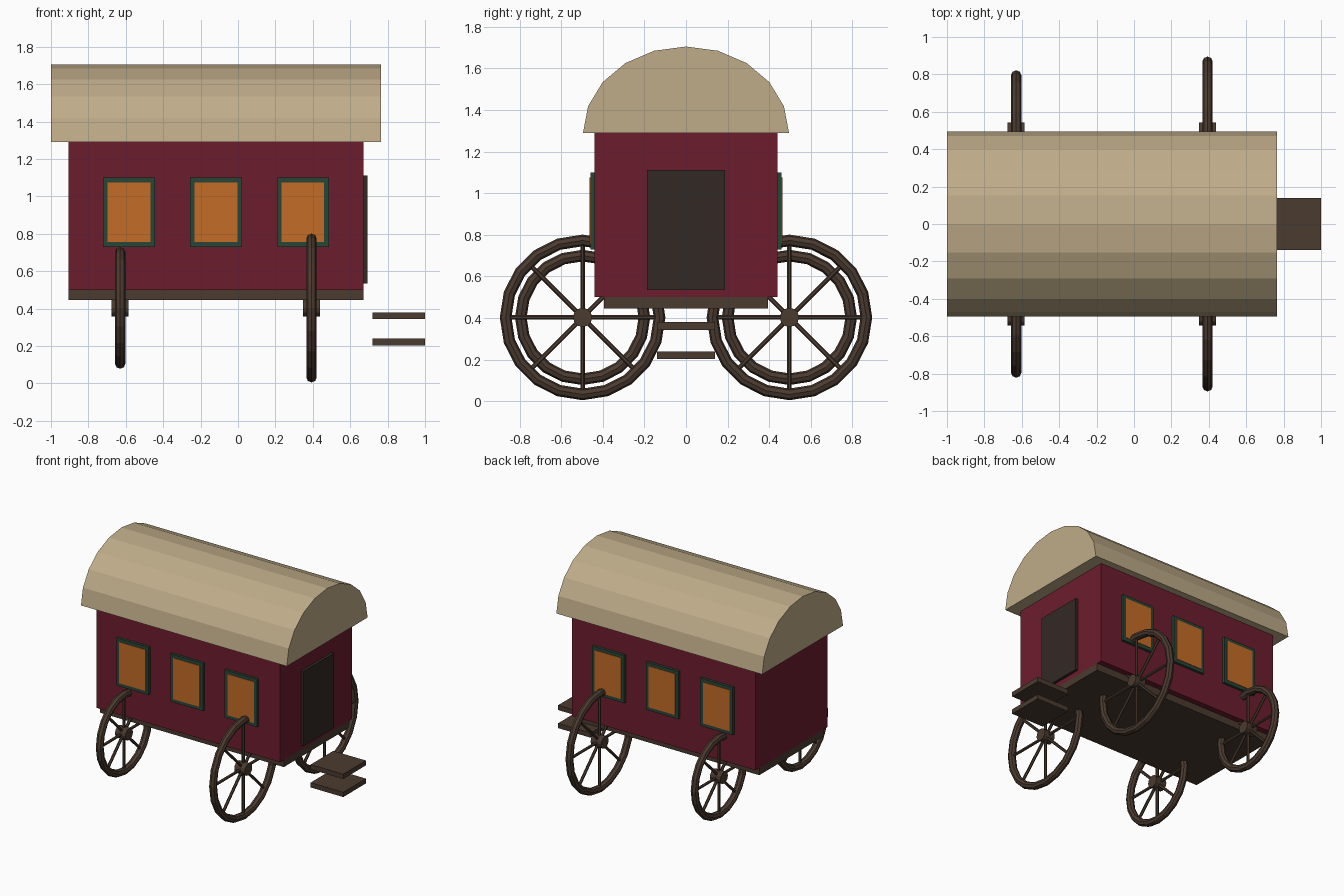
import bpy, bmesh, math
from mathutils import Matrix, Vector

if "Cube" in bpy.data.objects:
    bpy.data.objects.remove(bpy.data.objects["Cube"])


def material(name, r, g, b):
    m = bpy.data.materials.new(name)
    m.diffuse_color = (r, g, b, 1)
    m.use_nodes = True
    m.node_tree.nodes["Principled BSDF"].inputs["Base Color"].default_value = m.diffuse_color
    return m


RED = material("red_paint", 0.15, 0.012, 0.027)
TAN = material("roof_canvas", 0.52, 0.41, 0.25)
GREEN = material("green_trim", 0.022, 0.06, 0.038)
AMBER = material("amber_glass", 0.55, 0.15, 0.02)
WOOD = material("dark_wood", 0.07, 0.043, 0.029)
DOOR = material("door_wood", 0.032, 0.022, 0.018)


def finish(bm, name, mat):
    bmesh.ops.recalc_face_normals(bm, faces=bm.faces)
    me = bpy.data.meshes.new(name)
    bm.to_mesh(me)
    bm.free()
    me.materials.append(mat)
    ob = bpy.data.objects.new(name, me)
    bpy.context.collection.objects.link(ob)
    return ob


def box(name, mat, x, y, z):
    """Box from (min, max) pairs on each axis."""
    bm = bmesh.new()
    size = [b - a for a, b in (x, y, z)]
    mid = Vector([(a + b) / 2 for a, b in (x, y, z)])
    bmesh.ops.create_cube(bm, size=1, matrix=Matrix.Translation(mid) @ Matrix.Diagonal((*size, 1)))
    return finish(bm, name, mat)


# Cabin, floor and door
box("cabin", RED, (-0.905, 0.67), (-0.44, 0.44), (0.5, 1.29))
box("floor", WOOD, (-0.905, 0.67), (-0.395, 0.395), (0.445, 0.5))
box("door", DOOR, (0.66, 0.692), (-0.187, 0.187), (0.535, 1.112))

# Barrel roof: half ellipse in ten segments, extruded along x
bm = bmesh.new()
profile = [bm.verts.new((-1, 0.495 * math.cos(math.pi * i / 10), 1.29 + 0.415 * math.sin(math.pi * i / 10)))
           for i in range(11)]
face = bm.faces.new(profile)
ext = bmesh.ops.extrude_face_region(bm, geom=[face], use_keep_orig=True)
bmesh.ops.translate(bm, vec=(1.765, 0, 0), verts=[v for v in ext["geom"] if isinstance(v, bmesh.types.BMVert)])
finish(bm, "roof", TAN)

# Three windows on each side
for side in (-1, 1):
    for cx in (-0.583, -0.118, 0.347):
        box("window_frame", GREEN, (cx - 0.139, cx + 0.139), sorted((side * 0.435, side * 0.46)), (0.73, 1.1))
        box("window_glass", AMBER, (cx - 0.114, cx + 0.114), sorted((side * 0.44, side * 0.463)), (0.756, 1.075))

# Entry steps
for z in (0.343, 0.203):
    box("step", WOOD, (0.72, 1.0), (-0.139, 0.139), (z, z + 0.037))


def wheel(name, center, major, minor=0.028):
    """Wheel facing along x: ring rim, hub and eight spokes."""
    bm = bmesh.new()
    n, k = 20, 8
    rings = []
    for i in range(n):
        a = 2 * math.pi * i / n
        ring = []
        for j in range(k):
            b = 2 * math.pi * j / k
            r = major + minor * math.cos(b)
            ring.append(bm.verts.new((minor * math.sin(b), r * math.cos(a), r * math.sin(a))))
        rings.append(ring)
    for i in range(n):
        p, q = rings[i], rings[(i + 1) % n]
        for j in range(k):
            bm.faces.new((p[j], p[(j + 1) % k], q[(j + 1) % k], q[j]))
    # hub
    bmesh.ops.create_cone(bm, cap_ends=True, segments=12, radius1=0.046, radius2=0.046, depth=0.09,
                          matrix=Matrix.Rotation(math.pi / 2, 4, 'Y'))
    # spokes
    for i in range(8):
        bmesh.ops.create_cone(bm, cap_ends=True, segments=6, radius1=0.011, radius2=0.011, depth=major,
                              matrix=Matrix.Rotation(i * math.pi / 4, 4, 'X') @ Matrix.Translation((0, 0, major / 2)))
    bmesh.ops.translate(bm, vec=center, verts=bm.verts)
    return finish(bm, name, WOOD)


# Large wheels near the door, small wheels at the other end
for side in (-1, 1):
    wheel("large_wheel", (0.393, side * 0.497, 0.403), 0.37)
    wheel("small_wheel", (-0.63, side * 0.497, 0.403), 0.297)
